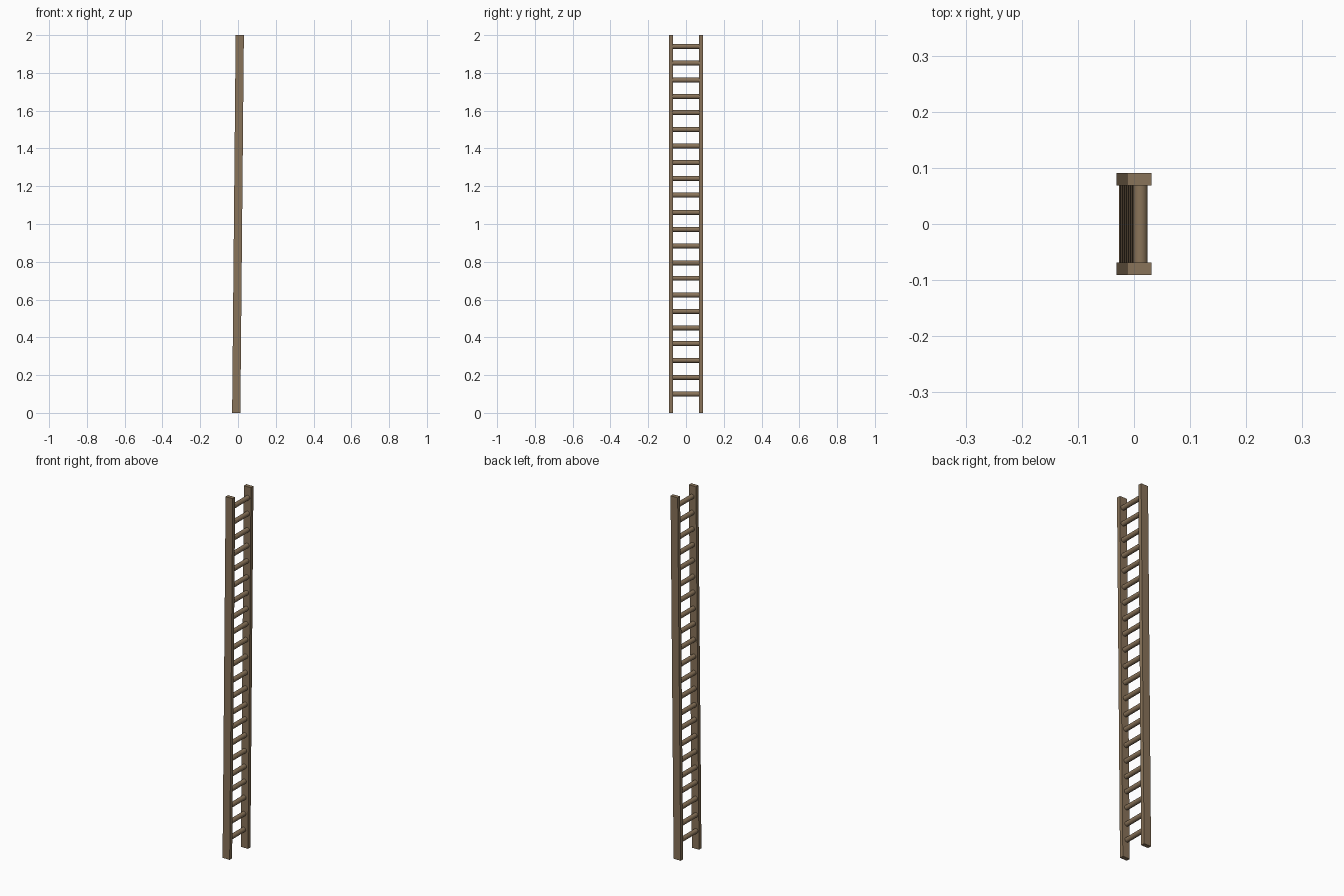
import bpy, bmesh
from mathutils import Matrix, Vector

if "Cube" in bpy.data.objects:
    bpy.data.objects.remove(bpy.data.objects["Cube"])

wood = bpy.data.materials.new("brown wood")
wood.diffuse_color = (0.25, 0.172, 0.1, 1)
wood.use_nodes = True
wood.node_tree.nodes["Principled BSDF"].inputs["Base Color"].default_value = wood.diffuse_color

HEIGHT = 2.0
LEAN = 0.0187        # sideways drift in x from bottom to top
RAIL_W = 0.0435      # rail width in x
RAIL_IN, RAIL_OUT = 0.069, 0.0905
RUNG_R = 0.0128


def finish(bm, name):
    bmesh.ops.recalc_face_normals(bm, faces=bm.faces)
    mesh = bpy.data.meshes.new(name)
    bm.to_mesh(mesh)
    bm.free()
    mesh.materials.append(wood)
    obj = bpy.data.objects.new(name, mesh)
    bpy.context.collection.objects.link(obj)
    return obj


# Side rails: boxes sheared so the ladder leans slightly
for side, name in ((-1, "front_rail"), (1, "back_rail")):
    bm = bmesh.new()
    bmesh.ops.create_cube(bm, size=1)
    for v in bm.verts:
        x, y, z = v.co
        v.co = Vector((x * RAIL_W + z * LEAN,
                       side * (RAIL_IN + RAIL_OUT) / 2 + y * (RAIL_OUT - RAIL_IN),
                       (z + 0.5) * HEIGHT))
    finish(bm, name)

# Rungs: round bars at hand-made, slightly uneven heights
heights = [0.1, 0.188, 0.278, 0.367, 0.45, 0.537, 0.624, 0.713, 0.794, 0.884, 0.971,
           1.061, 1.153, 1.241, 1.325, 1.413, 1.5, 1.59, 1.675, 1.762, 1.852, 1.94]
for i, z in enumerate(heights):
    x = (z - 1.02) * 0.0136 - 0.001
    bm = bmesh.new()
    bmesh.ops.create_cone(bm, cap_ends=True, segments=24, radius1=RUNG_R, radius2=RUNG_R,
                          depth=2 * RAIL_IN + 0.01,
                          matrix=Matrix.Translation((x, 0, z)) @ Matrix.Rotation(1.5707963, 4, 'X'))
    for f in bm.faces:
        f.smooth = len(f.verts) == 4
    finish(bm, f"rung_{i + 1}")
